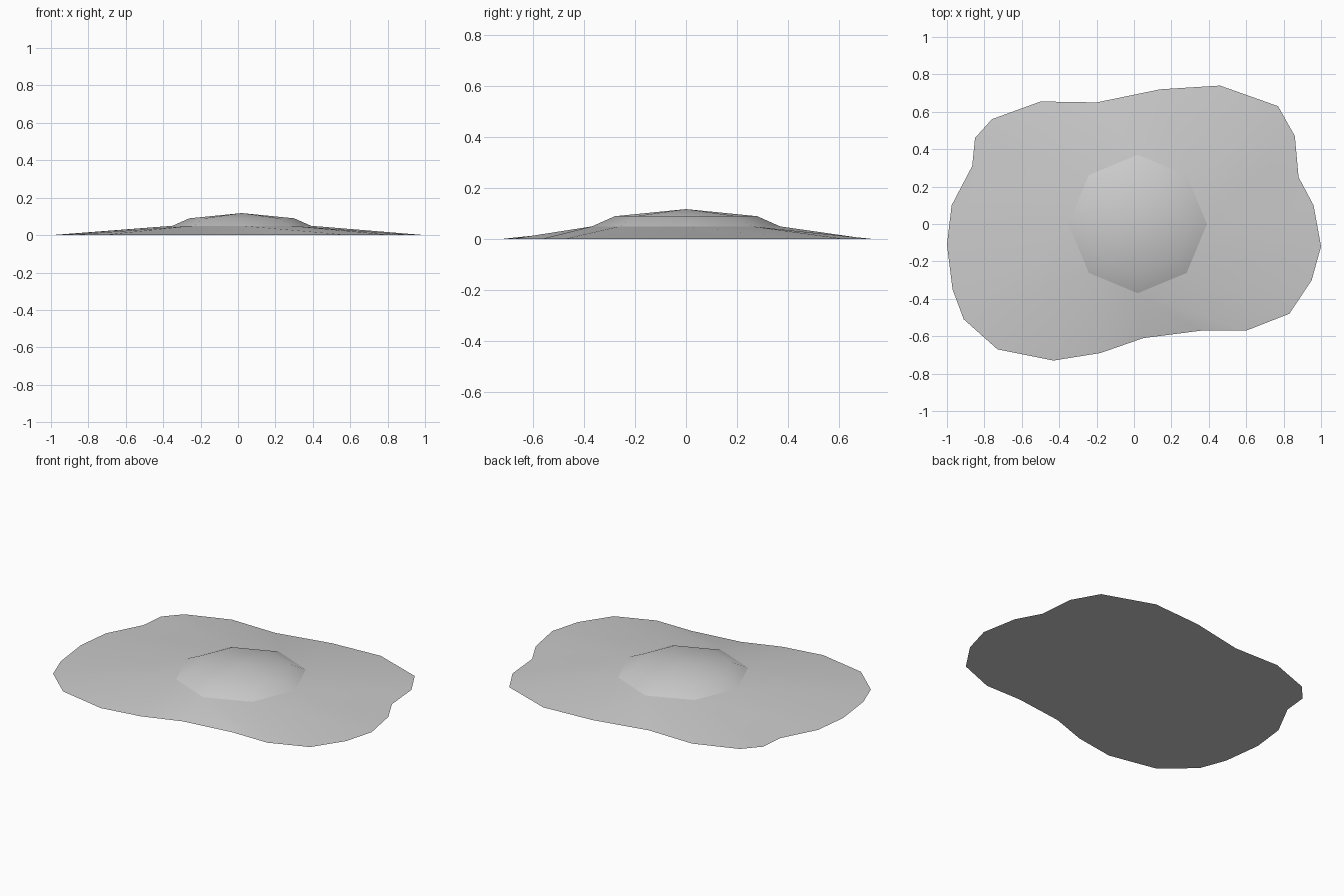
import bpy, bmesh
from math import cos, sin, pi

cube = bpy.data.objects.get("Cube")
if cube:
    bpy.data.objects.remove(cube, do_unlink=True)

grey = bpy.data.materials.new("plain grey")
grey.use_nodes = True
grey.diffuse_color = (0.6, 0.6, 0.6, 1)
grey.node_tree.nodes["Principled BSDF"].inputs["Base Color"].default_value = (0.6, 0.6, 0.6, 1)

SIDES = 8
CENTRE_X = 0.02


def ring(bm, radius, z):
    angles = [2 * pi * k / SIDES for k in range(SIDES)]
    return [bm.verts.new((CENTRE_X + radius * cos(a), radius * sin(a), z)) for a in angles]


def finish(bm, name):
    mesh = bpy.data.meshes.new(name)
    bm.to_mesh(mesh)
    bm.free()
    mesh.materials.append(grey)
    obj = bpy.data.objects.new(name, mesh)
    bpy.context.collection.objects.link(obj)
    return obj


# Wavy outline of the skirt, counter-clockwise from the left side
outline = [
    (1.0, -.12), (.96, .1), (.88, .25), (.86, .47), (.77, .63), (.46, .74),
    (.14, .72), (-.2, .65), (-.5, .655), (-.76, .56), (-.85, .46), (-.865, .31),
    (-.975, .1), (-1.0, -.11), (-.97, -.35), (-.91, -.51), (-.73, -.67), (-.43, -.73),
    (-.18, -.69), (.05, -.61), (.36, -.57), (.6, -.57), (.83, -.48), (.95, -.3),
]

# Skirt: each inner corner fans out to three outline points
bm = bmesh.new()
rim = [bm.verts.new((x, y, 0)) for x, y in outline]
inner = ring(bm, 0.37, 0.05)
count = len(rim)
for k, corner in enumerate(inner):
    for i in range(3 * k, 3 * k + 3):
        bm.faces.new((corner, rim[i], rim[(i + 1) % count]))
    bm.faces.new((corner, rim[(3 * k + 3) % count], inner[(k + 1) % SIDES]))
for face in bm.faces:
    face.smooth = True

# Flat underside with a sharp edge
base = bm.faces.new(rim[::-1])
for edge in base.edges:
    edge.smooth = False
finish(bm, "skirt")

# Dome: sloped band and a shallow cap
bm = bmesh.new()
low = ring(bm, 0.37, 0.05)
high = ring(bm, 0.28, 0.09)
tip = bm.verts.new((CENTRE_X, 0, 0.118))
for k in range(SIDES):
    n = (k + 1) % SIDES
    bm.faces.new((low[k], low[n], high[n], high[k]))
    bm.faces.new((high[k], high[n], tip))
for face in bm.faces:
    face.smooth = True
finish(bm, "dome")
